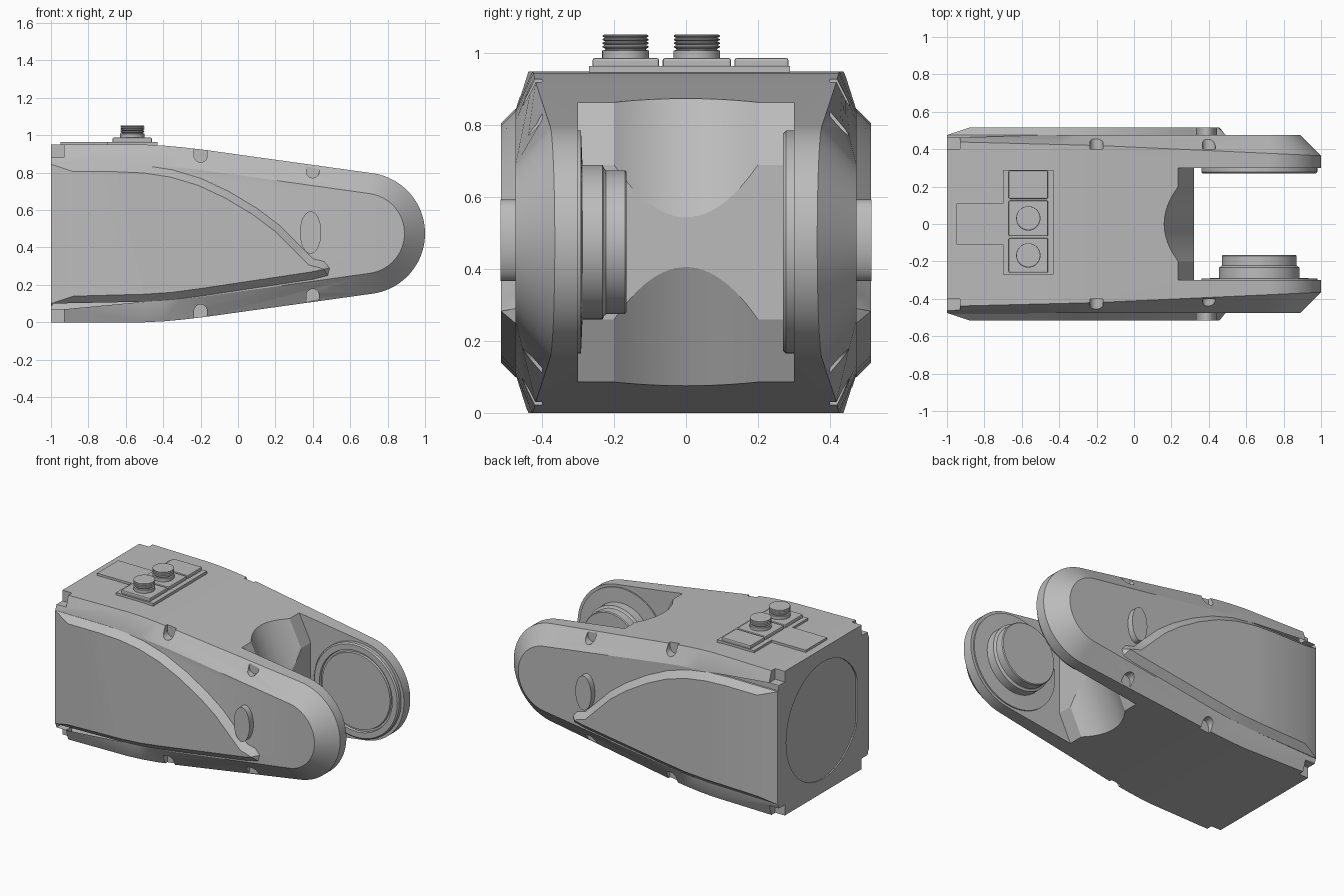
import bpy, bmesh, math
from mathutils import Vector

cube = bpy.data.objects.get("Cube")
if cube:
    bpy.data.objects.remove(cube)

grey = bpy.data.materials.new("light_grey")
grey.use_nodes = True
grey.diffuse_color = (0.5, 0.5, 0.5, 1)
grey.node_tree.nodes["Principled BSDF"].inputs["Base Color"].default_value = (0.5, 0.5, 0.5, 1)
MID = 0.475  # mirror height of the arm


def loft(name, loops):
    """Skin a list of equal-length loops and cap both ends."""
    bm = bmesh.new()
    rings = [[bm.verts.new(p) for p in loop] for loop in loops]
    n = len(rings[0])
    for a, b in zip(rings, rings[1:]):
        for i in range(n):
            j = (i + 1) % n
            bm.faces.new((a[i], a[j], b[j], b[i]))
    bm.faces.new(rings[0])
    bm.faces.new(rings[-1])
    bmesh.ops.recalc_face_normals(bm, faces=bm.faces)
    mesh = bpy.data.meshes.new(name)
    bm.to_mesh(mesh)
    bm.free()
    mesh.materials.append(grey)
    ob = bpy.data.objects.new(name, mesh)
    bpy.context.collection.objects.link(ob)
    return ob


def prism(name, pts, y0, y1):
    """Extrude an xz outline along y."""
    return loft(name, [[(x, y, z) for x, z in pts] for y in (y0, y1)])


def box(name, lo, hi):
    pts = [(lo[0], lo[2]), (hi[0], lo[2]), (hi[0], hi[2]), (lo[0], hi[2])]
    return prism(name, pts, lo[1], hi[1])


def circle(rx, rz=None, n=64):
    rz = rz or rx
    return [(rx * math.cos(2 * math.pi * i / n), rz * math.sin(2 * math.pi * i / n)) for i in range(n)]


def lathe(name, centre, axis, profile):
    """Turn (radius, height) pairs about the y or z axis."""
    loops = []
    for r, h in profile:
        ring = [(a, h, b) if axis == "y" else (a, b, h) for a, b in circle(r)]
        loops.append([Vector(p) + Vector(centre) for p in ring])
    return loft(name, loops)


def activate(ob):
    bpy.ops.object.select_all(action="DESELECT")
    ob.select_set(True)
    bpy.context.view_layer.objects.active = ob


def smooth(ob):
    activate(ob)
    bpy.ops.object.shade_smooth_by_angle(angle=math.radians(25))


def outline(d):
    """Side outline of the arm, drawn in by d except at the flat rear."""
    top = [(-1, 0.95 - d), (-0.5, 0.95 - d), (-0.4, 0.945 - d), (-0.3, 0.936 - d), (-0.18, 0.922 - d)]
    r = 0.325 - d
    nose = [(0.675 + r * math.cos(math.radians(a)), MID + r * math.sin(math.radians(a)))
            for a in [82 - 164 * i / 40 for i in range(41)]]
    return top + nose + [(x, 2 * MID - z) for x, z in reversed(top)]


def rim(x):
    return 0.44 - 0.02 * min(1, (x + 1) / 0.8) - 0.055 * max(0, (x + 0.2) / 1.2)


# Arm body with chamfered sides
outer, inner = outline(0), outline(0.11)
body = loft("arm_body", [
    [(x, -0.475, z) for x, z in inner],
    [(x, -rim(x), z) for x, z in outer],
    [(x, rim(x), z) for x, z in outer],
    [(x, 0.475, z) for x, z in inner]])

# Fork slot and the sloping scoops at its root
cutters = [box("slot_cutter", (0.32, -0.3, -0.2), (1.3, 0.3, 1.2))]
arc = [(0.2 * i / 12, 0.32 - 0.07 * (1 - (i / 12) ** 2)) for i in range(-12, 13)]
scoop = [(-0.3, 0.32)] + arc + [(0.3, 0.32), (0.3, 0.9), (-0.3, 0.9)]
for up in (1, -1):
    cutters.append(loft("scoop_cutter", [
        [(x - 0.48 * (h - 0.215), y, MID + up * h) for y, x in scoop] for h in (0.01, 0.55)]))

# Screw notches along the edges and square notches at the rear corners
for side in (1, -1):
    y0, y1 = side * 0.4, side * 0.7
    for up in (1, -1):
        for x, top in ((-0.2, 0.925), (0.4, 0.842)):
            c = top - MID - 0.035
            u = [(x + 0.035 * math.cos(a), c - 0.035 * math.sin(a))
                 for a in [math.pi * i / 12 for i in range(13)]]
            u += [(x - 0.035, 0.6), (x + 0.035, 0.6)]
            cutters.append(prism("notch_cutter", [(px, MID + up * h) for px, h in u], y0, y1))
        corner = [(-1.2, 0.405), (-0.93, 0.405), (-0.93, 0.6), (-1.2, 0.6)]
        cutters.append(prism("corner_cutter", [(px, MID + up * h) for px, h in corner], y0, y1))

# Shallow round cover recess on the rear
cutters.append(loft("rear_recess_cutter", [
    [(x, max(a, -0.35), MID + b) for a, b in circle(0.385)] for x in (-1.1, -0.992)]))

for cutter in cutters:
    cutter.hide_render = True
    mod = body.modifiers.new("cut", "BOOLEAN")
    mod.operation = "DIFFERENCE"
    mod.solver = "EXACT"
    mod.object = cutter
    activate(body)
    bpy.ops.object.modifier_apply(modifier=mod.name)
    bpy.data.objects.remove(cutter)
smooth(body)

# Raised side panels bounded by a sweeping curve, and oval pivot caps
panel = [(-1, 0.1), (-0.5, 0.11), (-0.35, 0.12), (-0.2, 0.14), (0.1, 0.185), (0.4, 0.23),
         (0.48, 0.25), (0.49, 0.29), (0.46, 0.325), (0.4, 0.34), (0.33, 0.41), (0.22, 0.52),
         (0.1, 0.61), (-0.05, 0.7), (-0.2, 0.77), (-0.35, 0.815), (-0.5, 0.838), (-0.65, 0.845), (-1, 0.845)]


def draw_in(pts, d):
    result = []
    for i, p in enumerate(pts):
        t = Vector(pts[(i + 1) % len(pts)]) - Vector(pts[i - 1])
        n = Vector((-t.y, t.x)).normalized()
        if p[0] == -1:
            result.append((-0.88, p[1] + (d if p[1] < MID else -d)))
        else:
            result.append((p[0] + d * n.x, p[1] + d * n.y))
    return result


for side, label in ((-1, "front"), (1, "back")):
    crest = draw_in(panel, 0.04)
    smooth(loft(label + "_side_panel", [
        [(x, side * 0.46, z) for x, z in panel],
        [(x, side * 0.475, z) for x, z in panel],
        [(x, side * 0.515, z) for x, z in crest]]))
    oval = [(0.388 + a, 0.48 + b) for a, b in circle(0.057, 0.113)]
    smooth(prism(label + "_pivot_cap", oval, side * 0.46, side * 0.516))

# Joint hub on the front fork arm, bearing disc on the back one
hub = [(0.31, -0.32), (0.31, -0.292), (0.215, -0.288), (0.215, -0.232), (0.205, -0.228),
       (0.2, -0.222), (0.2, -0.17), (0.195, -0.165)]
smooth(lathe("joint_hub", (0.67, 0, MID), "y", hub))
disc = [(0.31, 0.33), (0.31, 0.278), (0.302, 0.27), (0.265, 0.27), (0.262, 0.285),
        (0.25, 0.285), (0.247, 0.272)]
smooth(lathe("bearing_disc", (0.67, 0, MID), "y", disc))

# Connector panel on top: T-shaped base, three square pads, two threaded plugs
tee = [(-0.95, -0.11), (-0.7, -0.11), (-0.7, -0.27), (-0.43, -0.27),
       (-0.43, 0.29), (-0.7, 0.29), (-0.7, 0.11), (-0.95, 0.11)]
base = loft("connector_base", [[(x, y, z) for x, y in tee] for z in (0.93, 0.965)])
for y0, y1 in ((-0.26, -0.075), (-0.065, 0.125), (0.135, 0.285)):
    pad = box("connector_pad", (-0.67, y0, 0.96), (-0.46, y1, 0.987))
    bev = pad.modifiers.new("round_corners", "BEVEL")
    bev.width = 0.006
    bev.segments = 2
for y in (-0.168, 0.03):
    plug = [(0.065, 0.98), (0.065, 1.008), (0.056, 1.01)]
    for i in range(4):
        z = 1.014 + i * 0.01
        plug += [(0.058, z), (0.064, z + 0.003), (0.064, z + 0.006), (0.058, z + 0.009)]
    smooth(lathe("threaded_plug", (-0.565, y, 0), "z", plug))
